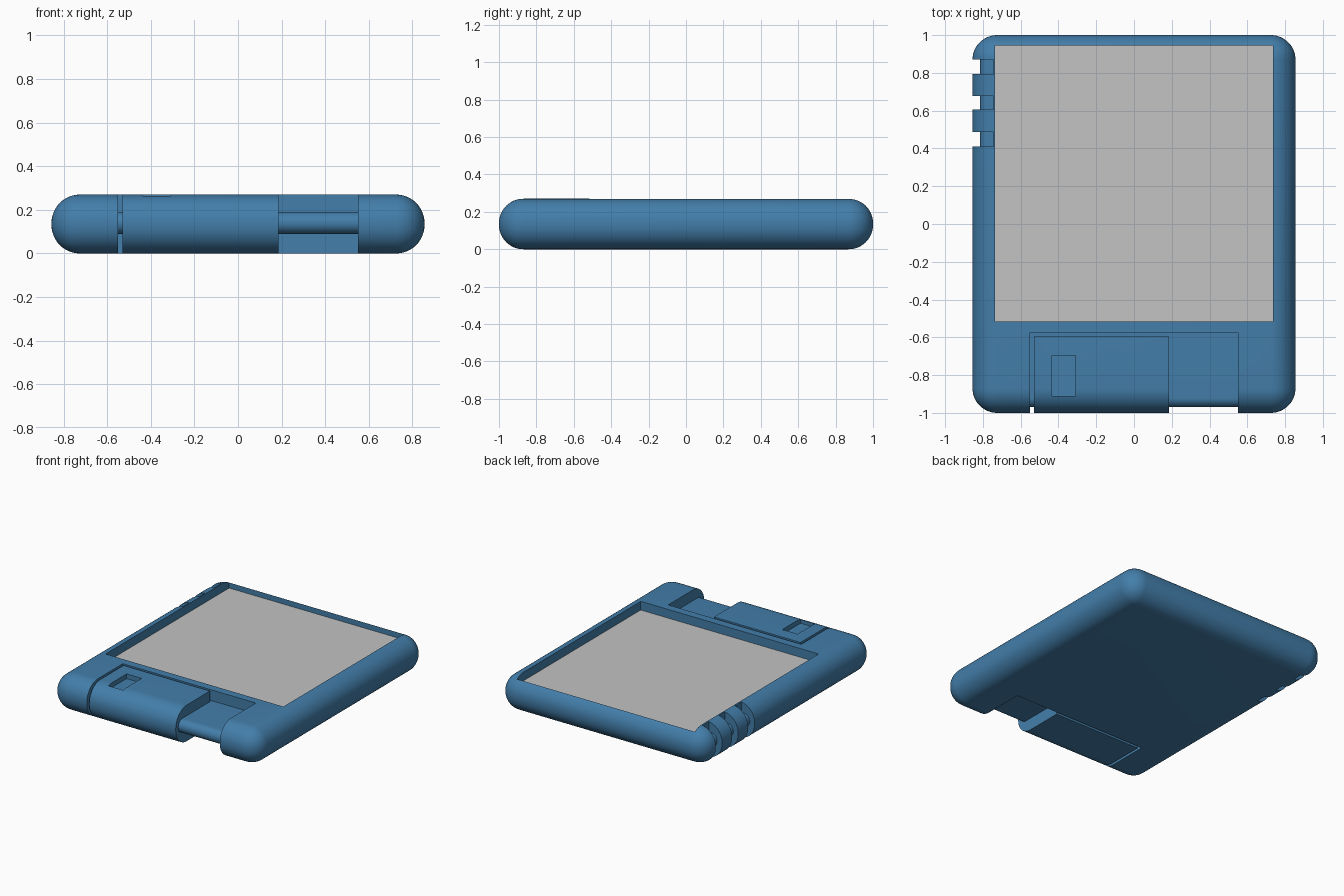
import bpy, bmesh, math

if "Cube" in bpy.data.objects:
    bpy.data.objects.remove(bpy.data.objects["Cube"])


def material(name, srgb):
    m = bpy.data.materials.new(name)
    lin = [((c / 255 + 0.055) / 1.055) ** 2.4 for c in srgb]
    m.diffuse_color = (*lin, 1)
    m.use_nodes = True
    m.node_tree.nodes["Principled BSDF"].inputs["Base Color"].default_value = m.diffuse_color
    return m


BLUE = material("blue plastic", (67, 126, 170))
GREY = material("screen grey", (195, 195, 195))


def box(name, x, y, z, mat=BLUE, radius=0, pick=lambda e: True):
    """Box between x, y and z ranges, with selected edges rounded."""
    bm = bmesh.new()
    bmesh.ops.create_cube(bm, size=1)
    for v in bm.verts:
        v.co = [r[0] if c < 0 else r[1] for c, r in zip(v.co, (x, y, z))]
    if radius:
        bmesh.ops.bevel(bm, geom=[e for e in bm.edges if pick(e)], offset=radius,
                        segments=12, profile=0.5, affect='EDGES', clamp_overlap=False)
    bmesh.ops.recalc_face_normals(bm, faces=bm.faces)
    me = bpy.data.meshes.new(name)
    bm.to_mesh(me)
    bm.free()
    me.materials.append(mat)
    ob = bpy.data.objects.new(name, me)
    bpy.context.collection.objects.link(ob)
    return ob


def carve(ob, cutter, operation='DIFFERENCE'):
    """Apply a boolean and remove its cutter."""
    mod = ob.modifiers.new("cut", 'BOOLEAN')
    mod.operation, mod.solver, mod.object = operation, 'EXACT', cutter
    bpy.context.view_layer.update()
    dg = bpy.context.evaluated_depsgraph_get()
    me = bpy.data.meshes.new_from_object(ob.evaluated_get(dg))
    ob.modifiers.clear()
    ob.data = me
    bpy.data.objects.remove(cutter)


def shell(name):
    return box(name, (-0.855, 0.855), (-1, 1), (0, 0.27), radius=0.13)


def rounded_side(axis, value):
    """Pick the two horizontal edges of one upright side."""
    return lambda e: all(abs(v.co[axis] - value) < 1e-4 for v in e.verts) and \
        abs(e.verts[0].co.z - e.verts[1].co.z) < 1e-4


# Rounded case with a screen recess, a front bay and three side slots
case = shell("case")
carve(case, box("cutter", (-0.735, 0.735), (-0.515, 0.945), (0.2, 0.5)))
carve(case, box("cutter", (-0.55, 0.55), (-1.2, -0.575), (-0.2, 0.5)))
for y0, y1 in ((0.41, 0.487), (0.605, 0.677), (0.795, 0.87)):
    carve(case, box("cutter", (-1, -0.745), (y0, y1), (-0.2, 0.5)))

# Screen plate in the recess
screen = box("screen", (-0.735, 0.735), (-0.515, 0.945), (0.199, 0.205), GREY)

# Round-nosed tongues at the back of the bay and slots
front_tongue = box("front_tongue", (-0.56, 0.56), (-0.97, -0.55), (0.09, 0.19),
                   radius=0.0495, pick=rounded_side(1, -0.97))
side_tongue = box("side_tongue", (-0.815, -0.7), (0.39, 0.89), (0.09, 0.19),
                  radius=0.0495, pick=rounded_side(0, -0.815))

# Sliding latch around the front tongue, following the case outline
latch = shell("latch")
carve(latch, box("cutter", (-0.53, 0.185), (-1.2, -0.595), (-0.2, 0.5)), 'INTERSECT')
carve(latch, box("cutter", (-0.435, -0.31), (-0.91, -0.695), (0.235, 0.5)))

# Smooth rounded areas while keeping cut edges crisp
for ob in (case, front_tongue, side_tongue, latch):
    bpy.ops.object.select_all(action='DESELECT')
    ob.select_set(True)
    bpy.context.view_layer.objects.active = ob
    bpy.ops.object.shade_smooth_by_angle(angle=math.radians(30))
